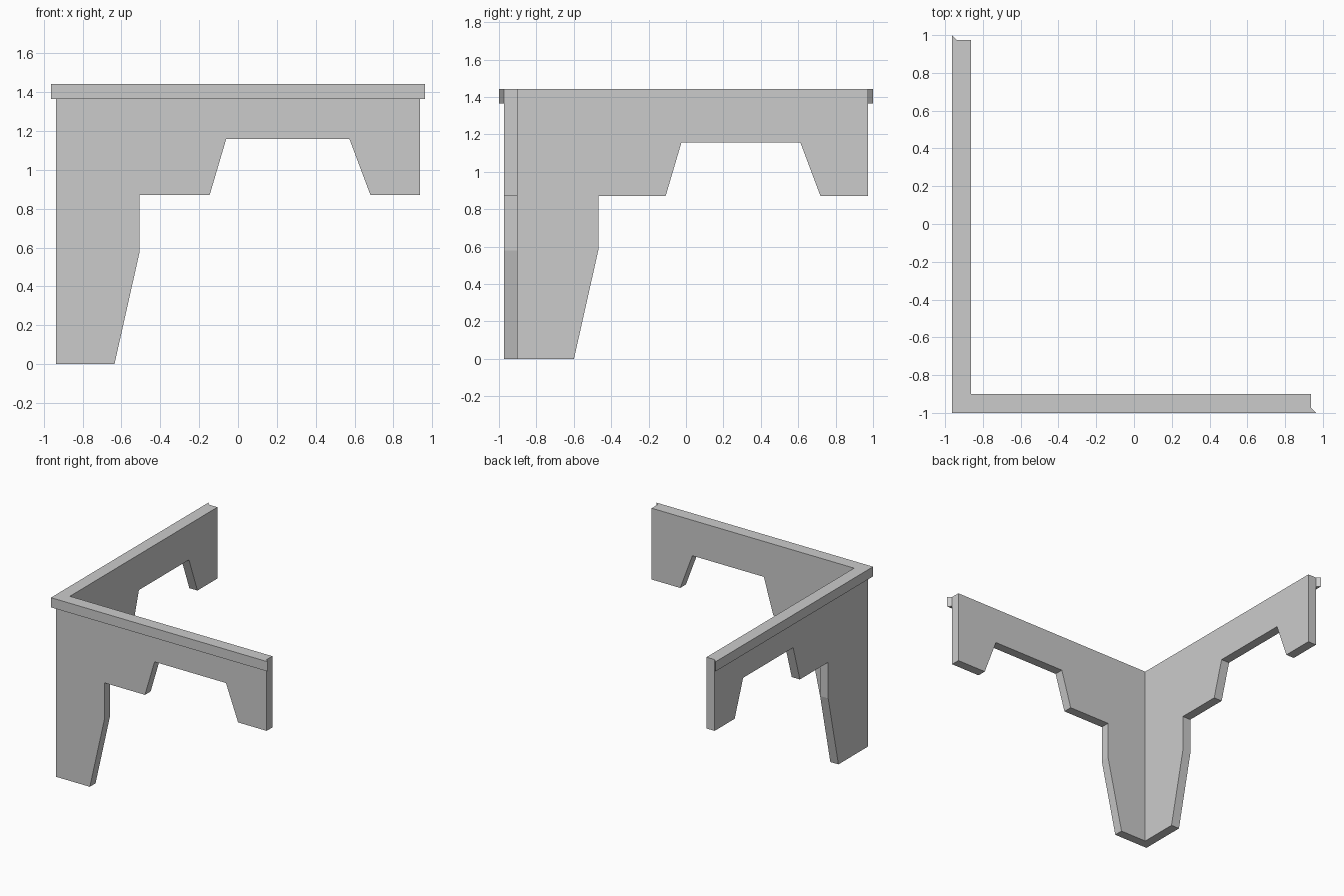
import bpy
import bmesh

if "Cube" in bpy.data.objects:
    bpy.data.objects.remove(bpy.data.objects["Cube"])

HX, HY = 0.936, 0.973            # half extents of the panels
T, LIP = 0.072, 0.027            # panel thickness, rim overhang
TOP, RIM_Z = 1.443, 1.365

# Lower edge of a panel: (distance along the wall, height)
EDGE = [(0.30, 0), (0.43, 0.58), (0.43, 0.87), (0.79, 0.87),
        (0.875, 1.158), (1.51, 1.158), (1.618, 0.87), (1.872, 0.87), (1.872, TOP)]


def finish(bm, name):
    bmesh.ops.remove_doubles(bm, verts=bm.verts, dist=0.0005)
    bmesh.ops.recalc_face_normals(bm, faces=bm.faces)
    mesh = bpy.data.meshes.new(name)
    bm.to_mesh(mesh)
    bm.free()
    obj = bpy.data.objects.new(name, mesh)
    bpy.context.collection.objects.link(obj)


def add_panel(bm, place, shift):
    """Wall panel whose corner end is mitred and left open for the other wall."""
    rings = []
    for depth in (0, T):
        pts = [(depth, 0)] + [(s + shift, z) for s, z in EDGE] + [(depth, TOP)]
        rings.append([bm.verts.new(place(s, depth, z)) for s, z in pts])
    outer, inner = rings
    bm.faces.new(outer)
    bm.faces.new(inner)
    for i in range(len(outer) - 1):
        bm.faces.new((outer[i], outer[i + 1], inner[i + 1], inner[i]))


# Two panels meeting at the corner leg
bm = bmesh.new()
add_panel(bm, lambda s, d, z: (-HX + s, -HY + d, z), 0)
add_panel(bm, lambda s, d, z: (-HX + d, -HY + s, z), T + 0.002)
finish(bm, "corner_leg_and_aprons")

# Overhanging rim strip along the outside, mitred at its free ends
ox, oy = HX + LIP, HY + LIP
outline = [(-ox, oy), (-ox, -oy), (ox, -oy), (HX, -HY), (-HX, -HY), (-HX, HY)]
bm = bmesh.new()
base = bm.faces.new([bm.verts.new((x, y, RIM_Z)) for x, y in outline])
ext = bmesh.ops.extrude_face_region(bm, geom=[base], use_keep_orig=True)
top = [v for v in ext["geom"] if isinstance(v, bmesh.types.BMVert)]
bmesh.ops.translate(bm, verts=top, vec=(0, 0, TOP - RIM_Z))
finish(bm, "top_rim")
